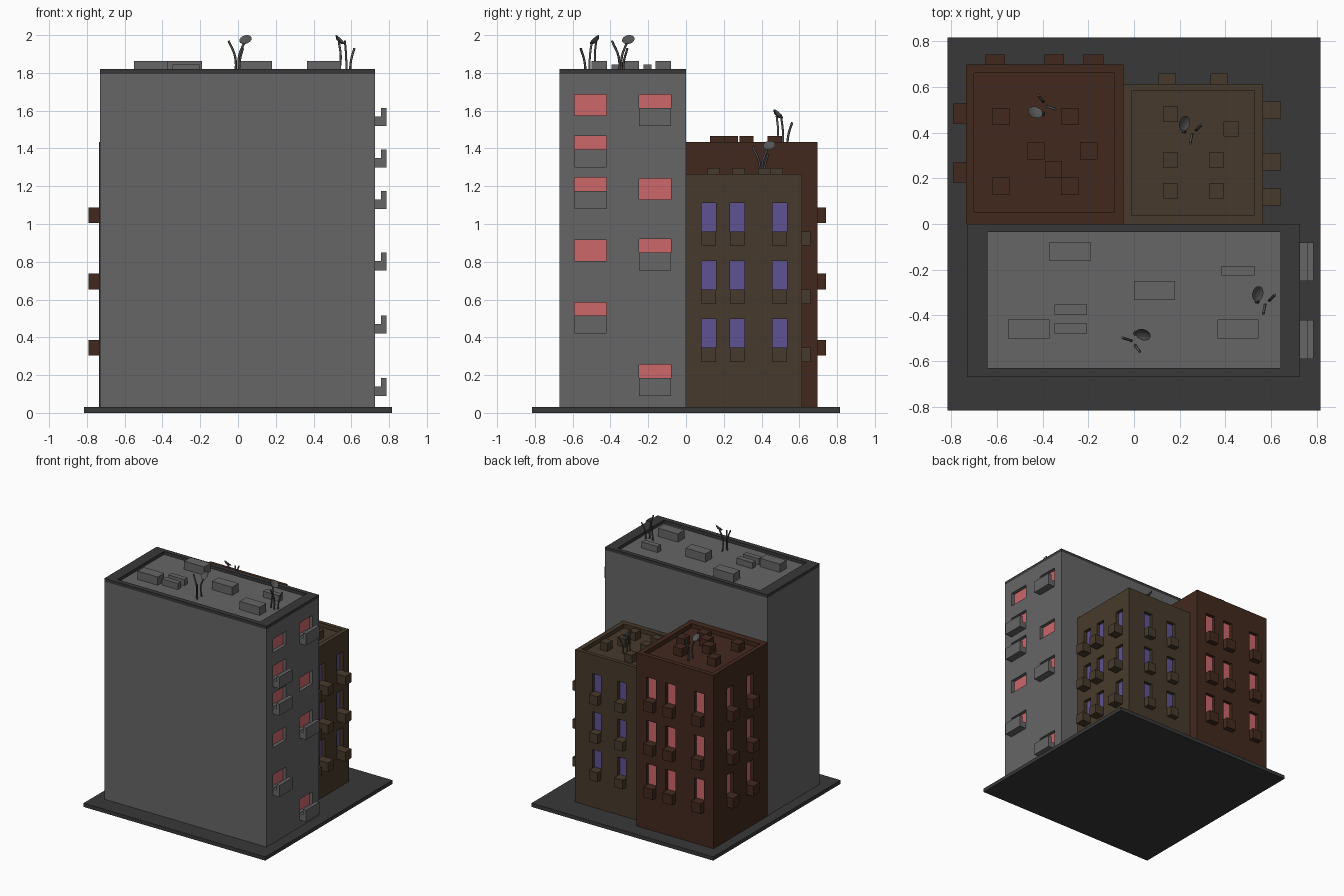
import bpy, bmesh
from math import radians, pi
from mathutils import Matrix, Vector

if "Cube" in bpy.data.objects:
    bpy.data.objects.remove(bpy.data.objects["Cube"])


def mat(name, r, g, b):
    m = bpy.data.materials.new(name)
    m.diffuse_color = (r, g, b, 1)
    m.use_nodes = True
    m.node_tree.nodes["Principled BSDF"].inputs["Base Color"].default_value = m.diffuse_color
    return m


GREY = mat("concrete", .133, .133, .133)
DARK = mat("dark_trim", .04, .04, .04)
BROWN = mat("brown_brick", .055, .022, .013)
OLIVE = mat("olive_brick", .063, .042, .025)
PINK = mat("pink_glass", .61, .136, .147)
PURPLE = mat("purple_glass", .114, .084, .283)
STEEL = mat("antenna_metal", .09, .09, .09)


def finish(name, bm, m):
    bmesh.ops.recalc_face_normals(bm, faces=bm.faces)
    me = bpy.data.meshes.new(name)
    bm.to_mesh(me)
    bm.free()
    if m:
        me.materials.append(m)
    ob = bpy.data.objects.new(name, me)
    bpy.context.collection.objects.link(ob)
    return ob


def boxes(name, items, m=None):
    """One object made of boxes (x0, x1, y0, y1, z0, z1)."""
    bm = bmesh.new()
    for x0, x1, y0, y1, z0, z1 in items:
        mx = (Matrix.Translation(((x0 + x1) / 2, (y0 + y1) / 2, (z0 + z1) / 2))
              @ Matrix.Diagonal((abs(x1 - x0), abs(y1 - y0), abs(z1 - z0), 1)))
        bmesh.ops.create_cube(bm, size=1, matrix=mx)
    return finish(name, bm, m)


def carve(ob, items):
    cutter = boxes("cutter", items)
    mod = ob.modifiers.new("carve", 'BOOLEAN')
    mod.operation, mod.solver, mod.object = 'DIFFERENCE', 'EXACT', cutter
    bpy.context.view_layer.objects.active = ob
    bpy.ops.object.modifier_apply(modifier=mod.name)
    bpy.data.objects.remove(cutter)


def wall_box(axis, wall, sign, a, b, d0, d1, z0, z1):
    """Box on a wall: spans a..b along it, d0..d1 outward from it."""
    p, q = sorted((wall + sign * d0, wall + sign * d1))
    return (p, q, a, b, z0, z1) if axis == 'x' else (a, b, p, q, z0, z1)


REC = .03  # window recess

# Ground slab
boxes("ground_slab", [(-.815, .815, -.815, .815, 0, .03)], DARK)

# Tall grey tower with dark parapet
tower = boxes("tower", [(-.73, .725, -.67, 0, .03, 1.795)], GREY)
parapet = boxes("tower_parapet", [(-.73, .725, -.67, 0, 1.795, 1.82)], DARK)
carve(parapet, [(-.64, .64, -.63, -.035, 1.7, 1.9)])

# Tower windows (sill z, has balcony) per column
columns = [((-.59, -.42), [(1.575, 0), (1.355, 1), (1.135, 1), (.805, 0), (.475, 1)]),
           ((-.25, -.08), [(1.575, 1), (1.13, 0), (.81, 1), (.145, 1)])]
holes, panes, balconies = [], [], []
for (a, b), rows in columns:
    for z, has_balcony in rows:
        holes.append((.725 - REC, .8, a, b, z, z + .11))
        panes.append((.725 - REC - .005, .725 - REC + .003, a, b, z, z + .11))
        if has_balcony:
            balconies += [(.725, .757, a, b, z - .055, z - .005),
                          (.757, .785, a, b, z - .055, z + .04)]
carve(tower, holes)
boxes("tower_windows", panes, PINK)
boxes("tower_balconies", balconies, GREY)

# Tower roof units
boxes("tower_roof_units",
      [(x, x + .18, y, y + .083, 1.79, 1.862) for x, y in
       [(-.37, -.162), (0, -.332), (.365, -.5), (-.55, -.5)]]
      + [(x, x + .143, y, y + .042, 1.79, 1.845) for x, y in
         [(.383, -.225), (-.348, -.395), (-.348, -.478)]], GREY)


def apartment(name, body, rim, floor, wall_m, glass_m, faces, z_rows, bh, wh, units, us, top):
    """Low block: faces = (axis, wall, sign, balcony depth, half width, centres)."""
    ob = boxes(name, [body], wall_m)
    cuts = [(*rim, floor, body[5] + .1)]
    glass, balc = [], []
    for axis, wall, sign, depth, hw, centres in faces:
        for c in centres:
            for z in z_rows:
                cuts.append(wall_box(axis, wall, sign, c - hw, c + hw, -REC, .05, z, z + wh))
                glass.append(wall_box(axis, wall, sign, c - hw, c + hw,
                                      -REC - .005, -REC + .003, z, z + wh))
                balc.append(wall_box(axis, wall, sign, c - hw, c + hw, 0, depth, z - bh, z))
    carve(ob, cuts)
    boxes(name + "_windows", glass, glass_m)
    boxes(name + "_balconies", balc, wall_m)
    h = us / 2
    boxes(name + "_roof_units",
          [(x - h, x + h, y - h, y + h, floor - .005, top) for x, y in units], wall_m)


# Olive block
apartment("olive_block", (-.045, .565, 0, .613, .03, 1.265), (-.01, .528, .04, .582), 1.232,
          OLIVE, PURPLE,
          [('x', .565, 1, .077, .038, (.12, .272, .497)),
           ('y', .613, 1, .045, .038, (.145, .372))],
          (.345, .652, .96), .075, .152,
          [(.16, .48), (.425, .415), (.16, .28), (.36, .28), (.16, .145), (.36, .145)],
          .066, 1.297)

# Brown block
apartment("brown_block", (-.735, -.045, 0, .697, .03, 1.435), (-.7, -.085, .05, .66), 1.4,
          BROWN, PINK,
          [('x', -.735, -1, .056, .043, (.225, .483)),
           ('y', .697, 1, .044, .043, (-.177, -.349, -.607))],
          (.387, .737, 1.088), .083, .173,
          [(-.581, .47), (-.28, .47), (-.43, .32), (-.198, .32), (-.352, .238),
           (-.581, .165), (-.28, .165)], .075, 1.466)

# Aerial clusters: bent rods plus a small dish
RODS = [[(-.035, .01, -.003), (-.035, 0, .09), (-.006, .007, .168)],
        [(-.052, -.028, -.003), (-.055, -.026, .09), (-.09, -.015, .175)],
        [(-.035, -.048, -.003), (-.03, -.055, .07), (-.014, -.075, .135)]]


def aerial(name, x, y, z, angle):
    place = Matrix.Translation((x, y, z)) @ Matrix.Rotation(radians(angle), 4, 'Z')
    cu = bpy.data.curves.new(name + "_rods", 'CURVE')
    cu.dimensions = '3D'
    cu.bevel_depth, cu.bevel_resolution, cu.resolution_u = .006, 1, 4
    cu.use_fill_caps = True
    cu.materials.append(STEEL)
    for pts in RODS:
        sp = cu.splines.new('BEZIER')
        sp.bezier_points.add(len(pts) - 1)
        for bp, co in zip(sp.bezier_points, pts):
            bp.co = place @ Vector(co)
            bp.handle_left_type = bp.handle_right_type = 'AUTO'
    ob = bpy.data.objects.new(name + "_rods", cu)
    bpy.context.collection.objects.link(ob)
    bpy.ops.object.select_all(action='DESELECT')
    ob.select_set(True)
    bpy.context.view_layer.objects.active = ob
    bpy.ops.object.convert(target='MESH')

    # Dish: lathed shallow bowl
    bm = bmesh.new()
    prof = [(0, -.014), (.02, -.01), (.034, .002), (.02, -.004), (0, -.008)]
    vs = [bm.verts.new((r, 0, h)) for r, h in prof]
    es = [bm.edges.new(p) for p in zip(vs, vs[1:])]
    bmesh.ops.spin(bm, geom=vs + es, cent=(0, 0, 0), axis=(0, 0, 1), angle=2 * pi, steps=14)
    bmesh.ops.remove_doubles(bm, verts=bm.verts, dist=.0002)
    tilt = Vector((-.25, -.65, .7)).to_track_quat('Z', 'Y').to_matrix().to_4x4()
    bm.transform(place @ Matrix.Translation((0, 0, .18)) @ tilt)
    finish(name + "_dish", bm, STEEL)


aerial("tower_aerial_a", .04, -.483, 1.795, 0)
aerial("tower_aerial_b", .54, -.305, 1.795, 97)
aerial("brown_aerial", -.432, .487, 1.402, 180)
aerial("olive_aerial", .22, .44, 1.235, 97)
